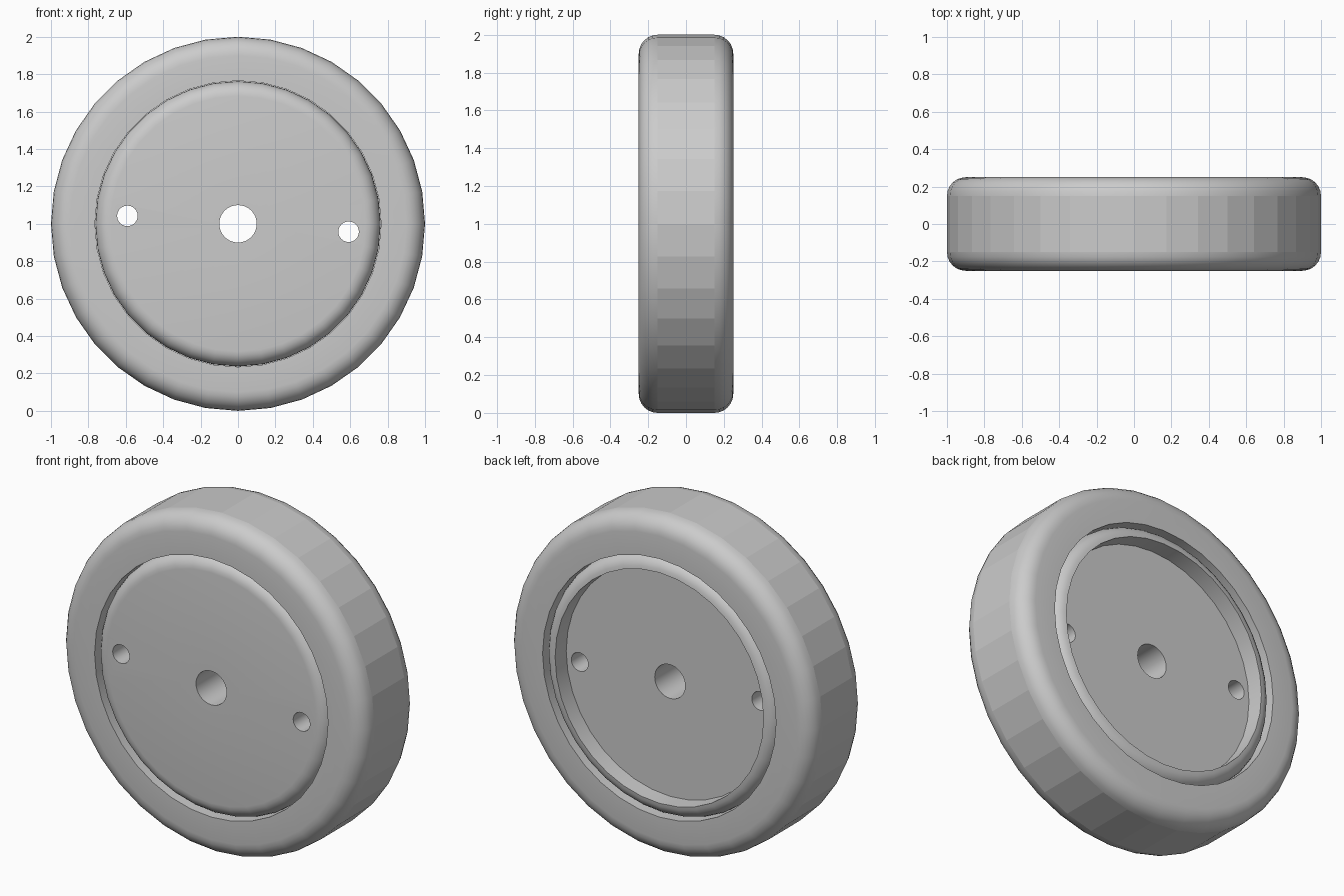
import bpy, bmesh, math
from mathutils import Matrix, Vector

cube = bpy.data.objects.get("Cube")
if cube:
    bpy.data.objects.remove(cube, do_unlink=True)

SEGMENTS = 36
CENTRE = Vector((0, 0, 1))

grey = bpy.data.materials.new("plain_grey")
grey.use_nodes = True
grey.diffuse_color = (0.6, 0.6, 0.6, 1)
grey.node_tree.nodes["Principled BSDF"].inputs["Base Color"].default_value = (0.6, 0.6, 0.6, 1)


def fillet(radius, y, size, start, steps=6):
    """Quarter-round corner points as (radius, y), from angle start in degrees."""
    angles = [math.radians(start + 90 * i / steps) for i in range(steps + 1)]
    return [(radius + size * math.cos(a), y + size * math.sin(a)) for a in angles]


def lathe(name, profile):
    """Turn a closed (radius, y) profile around the wheel axle."""
    bm = bmesh.new()
    verts = [bm.verts.new((r, y, 1)) for r, y in profile]
    edges = [bm.edges.new((a, b)) for a, b in zip(verts, verts[1:] + verts[:1])]
    bmesh.ops.spin(bm, geom=verts + edges, cent=CENTRE, axis=(0, 1, 0),
                   angle=math.tau, steps=SEGMENTS, use_merge=True)
    bmesh.ops.remove_doubles(bm, verts=bm.verts, dist=1e-5)
    bmesh.ops.recalc_face_normals(bm, faces=bm.faces)
    mesh = bpy.data.meshes.new(name)
    bm.to_mesh(mesh)
    bm.free()
    mesh.materials.append(grey)
    obj = bpy.data.objects.new(name, mesh)
    bpy.context.collection.objects.link(obj)
    return obj


def smooth(obj):
    bpy.ops.object.select_all(action="DESELECT")
    obj.select_set(True)
    bpy.context.view_layer.objects.active = obj
    bpy.ops.object.shade_smooth_by_angle(angle=math.radians(30))


# Tyre: thick ring with rounded shoulders
tyre = lathe("tyre", [(0.765, -0.25)] + fillet(0.9, -0.15, 0.1, -90)
             + fillet(0.9, 0.15, 0.1, 0) + [(0.765, 0.25)])
smooth(tyre)
# Tread facets stay flat between the shoulders
for face in tyre.data.polygons:
    centre = face.center - CENTRE
    if abs(centre.y) < 0.14 and math.hypot(centre.x, centre.z) > 0.9:
        face.use_smooth = False

# Hub: disc closed at the front, cupped at the back, with an axle bore
hub = lathe("hub", [(0.1, -0.25)] + fillet(0.683, -0.17, 0.08, -90)
            + fillet(0.683, 0.17, 0.08, 0) + [(0.68, 0.15), (0.1, 0.15)])

# Two bolt holes on opposite sides of the bore
bm = bmesh.new()
for side in (0, math.pi):
    angle = side + math.radians(-4.1)
    place = Matrix.Translation(CENTRE + 0.593 * Vector((math.cos(angle), 0, math.sin(angle))))
    bmesh.ops.create_cone(bm, cap_ends=True, segments=24, radius1=0.055, radius2=0.055,
                          depth=1, matrix=place @ Matrix.Rotation(math.pi / 2, 4, "X"))
mesh = bpy.data.meshes.new("bolt_hole_cutter")
bm.to_mesh(mesh)
bm.free()
mesh.materials.append(grey)
cutter = bpy.data.objects.new("bolt_hole_cutter", mesh)
bpy.context.collection.objects.link(cutter)

cut = hub.modifiers.new("bolt_holes", "BOOLEAN")
cut.operation = "DIFFERENCE"
cut.solver = "EXACT"
cut.object = cutter
bpy.ops.object.select_all(action="DESELECT")
hub.select_set(True)
bpy.context.view_layer.objects.active = hub
bpy.ops.object.modifier_apply(modifier=cut.name)
bpy.data.objects.remove(cutter, do_unlink=True)
smooth(hub)
